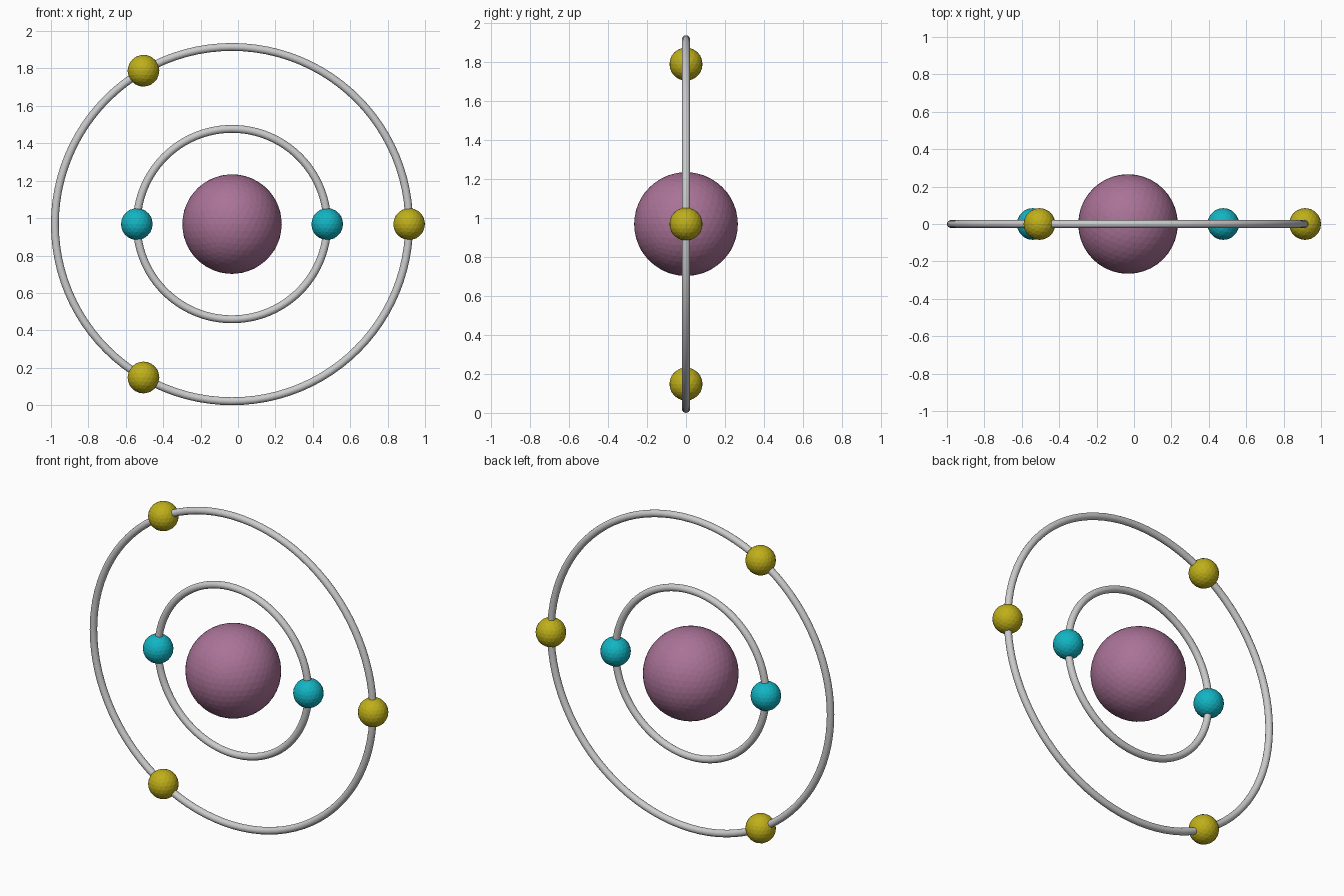
import bpy
from math import cos, sin, tau, pi

if "Cube" in bpy.data.objects:
    bpy.data.objects.remove(bpy.data.objects["Cube"])

CENTER_X, CENTER_Z = -0.032, 0.968
TUBE, BALL = 0.021, 0.085


def material(name, rgb):
    mat = bpy.data.materials.new(name)
    mat.diffuse_color = (*rgb, 1)
    mat.use_nodes = True
    mat.node_tree.nodes["Principled BSDF"].inputs["Base Color"].default_value = mat.diffuse_color
    return mat


def ball(name, radius, mat, subdivisions, orbit=0.0, angle=0.0):
    bpy.ops.mesh.primitive_ico_sphere_add(
        subdivisions=subdivisions, radius=radius,
        location=(CENTER_X + orbit * cos(angle), 0, CENTER_Z + orbit * sin(angle)))
    obj = bpy.context.object
    obj.name = name
    obj.data.materials.append(mat)


def shell(name, orbit, count, mat):
    # upright ring facing the front, with evenly spaced electrons
    bpy.ops.mesh.primitive_torus_add(
        major_radius=orbit, minor_radius=TUBE, major_segments=96, minor_segments=16,
        location=(CENTER_X, 0, CENTER_Z), rotation=(pi / 2, 0, 0))
    bpy.context.object.name = name + "_ring"
    bpy.ops.object.shade_smooth_by_angle()
    for i in range(count):
        ball(f"{name}_electron_{i + 1}", BALL, mat, 3, orbit, tau * i / count)


# nucleus
ball("nucleus", 0.266, material("mauve", (0.40, 0.17, 0.31)), 4)

# electron shells
shell("inner", 0.509, 2, material("cyan", (0.006, 0.46, 0.55)))
shell("outer", 0.947, 3, material("yellow", (0.52, 0.43, 0.01)))
